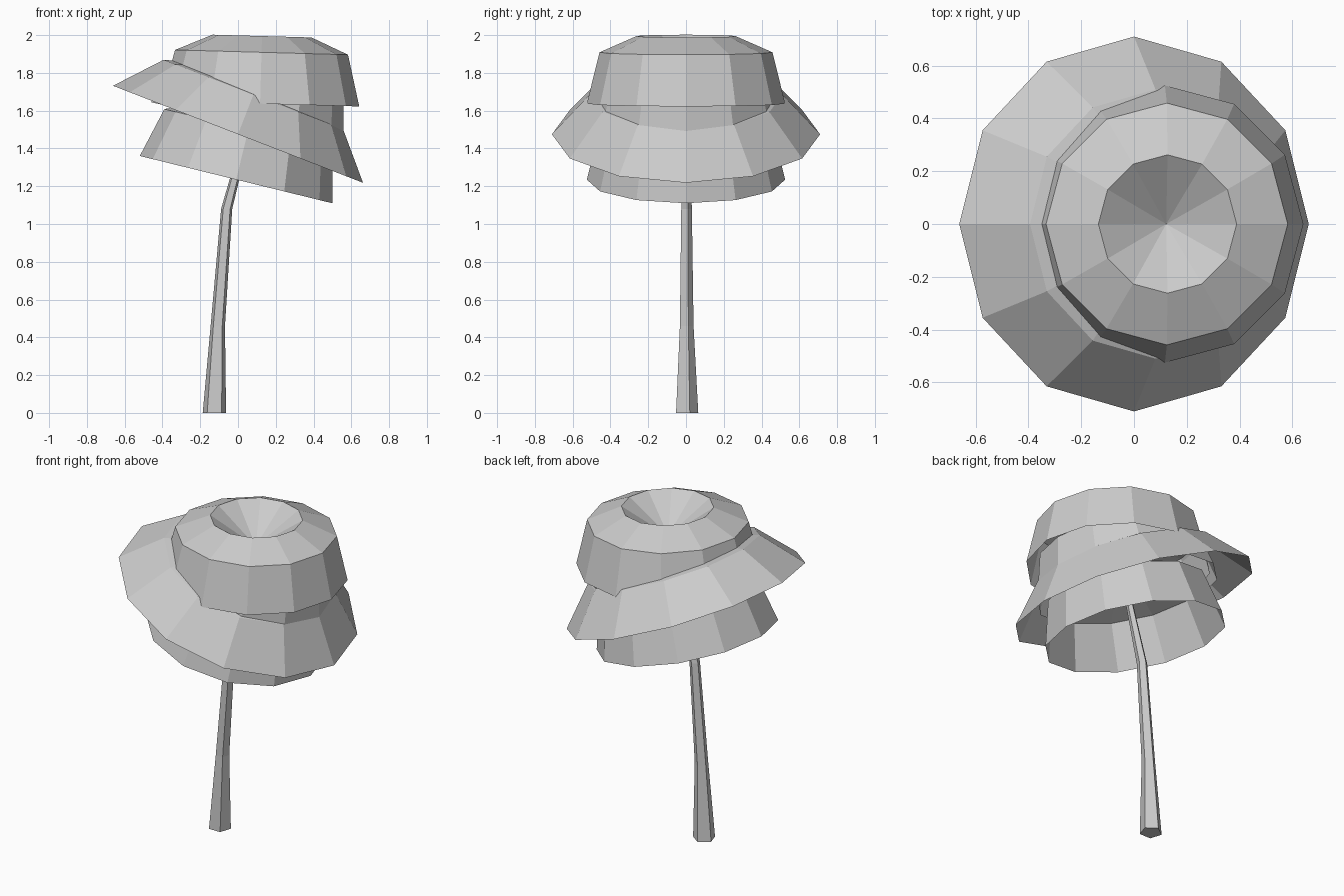
import bpy, bmesh
from math import sin, cos, pi, radians
from mathutils import Matrix, Vector

if "Cube" in bpy.data.objects:
    bpy.data.objects.remove(bpy.data.objects["Cube"])


def loft(name, rings, sides, start=0.0, apex=None, cap_ends=False, matrix=Matrix()):
    """Skin rings of (centre x, z, radius); optional apex (z) closes the last ring."""
    bm = bmesh.new()
    loops = []
    for cx, z, r in rings:
        loops.append([bm.verts.new((cx + r * cos(start + 2 * pi * i / sides),
                                    r * sin(start + 2 * pi * i / sides), z))
                      for i in range(sides)])
    for a, b in zip(loops, loops[1:]):
        for i in range(sides):
            j = (i + 1) % sides
            bm.faces.new((a[i], a[j], b[j], b[i]))
    if apex is not None:
        tip = bm.verts.new((0, 0, apex))
        top = loops[-1]
        for i in range(sides):
            bm.faces.new((top[i], top[(i + 1) % sides], tip))
    if cap_ends:
        bm.faces.new(loops[0][::-1])
        bm.faces.new(loops[-1])
    bm.transform(matrix)
    me = bpy.data.meshes.new(name)
    bm.to_mesh(me)
    bm.free()
    ob = bpy.data.objects.new(name, me)
    bpy.context.collection.objects.link(ob)
    return ob


def canopy(name, profile, apex, x, z, tilt):
    """Open-bottomed 12-sided canopy with a funnel in its top, leaning toward +x."""
    m = Matrix.Translation(Vector((x, 0, z))) @ Matrix.Rotation(radians(tilt), 4, 'Y')
    return loft(name, [(0, h, r) for r, h in profile], 12, apex=apex, matrix=m)


# Bent five-sided trunk, running up through every canopy
loft("trunk", [(-0.125, 0, 0.065), (-0.107, 0.46, 0.04),
               (-0.06, 1.08, 0.031), (0.135, 1.82, 0.012)],
     5, start=pi / 2, cap_ends=True)

# Canopy layers: radius, height profiles from the open hem upward
dome = [(0.525, 0), (0.458, 0.272), (0.262, 0.358)]
brim = [(0.71, 0), (0.51, 0.225), (0.29, 0.29)]
canopy("top_canopy", dome, 0.18, 0.117, 1.637, 1.6)
canopy("inner_canopy", dome, 0.18, 0.05, 1.52, 13.8)
canopy("wide_canopy", brim, 0.14, 0.0, 1.475, 21.2)
canopy("lower_canopy", dome, 0.18, -0.01, 1.235, 13.8)
